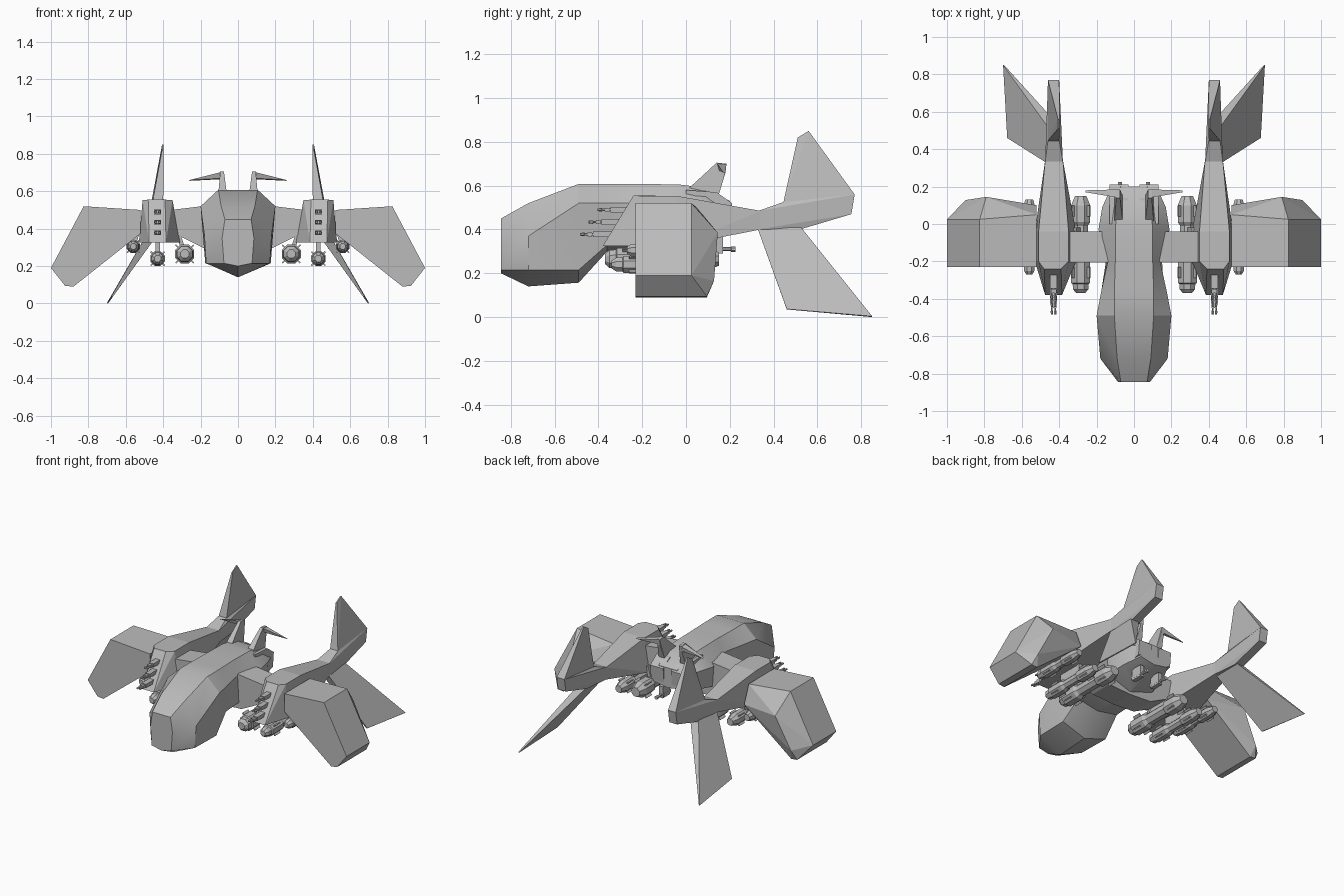
import bpy, bmesh, math
from mathutils import Matrix, Vector

cube = bpy.data.objects.get("Cube")
if cube:
    bpy.data.objects.remove(cube, do_unlink=True)

grey = bpy.data.materials.new("hull_grey")
grey.use_nodes = True
GREY = (0.5, 0.5, 0.5, 1)
grey.diffuse_color = GREY
grey.node_tree.nodes["Principled BSDF"].inputs["Base Color"].default_value = GREY


def finish(bm, name, mirror=True):
    bmesh.ops.recalc_face_normals(bm, faces=bm.faces)
    me = bpy.data.meshes.new(name)
    bm.to_mesh(me)
    bm.free()
    me.materials.append(grey)
    ob = bpy.data.objects.new(name, me)
    bpy.context.collection.objects.link(ob)
    if mirror:
        mod = ob.modifiers.new("mirror", 'MIRROR')
        mod.use_mirror_merge = False
    return ob


def add_hull(bm, points):
    """Faceted solid wrapped around the points."""
    verts = [bm.verts.new(p) for p in points]
    res = bmesh.ops.convex_hull(bm, input=verts)
    junk = {v for v in res["geom_interior"] + res["geom_unused"]
            if isinstance(v, bmesh.types.BMVert)}
    bmesh.ops.delete(bm, geom=list(junk), context='VERTS')
    bmesh.ops.dissolve_limit(bm, angle_limit=0.02, verts=bm.verts, edges=bm.edges)


def hull(name, points, mirror=True):
    bm = bmesh.new()
    add_hull(bm, points)
    return finish(bm, name, mirror)


def add_lathe(bm, x, z, profile, sides=8):
    """Solid turned about a line along y, from (y, radius) pairs."""
    rings = []
    for y, r in profile:
        rings.append([bm.verts.new((x + r * math.cos(a), y, z + r * math.sin(a)))
                      for a in (math.tau * (i + 0.5) / sides for i in range(sides))])
    for a, b in zip(rings, rings[1:]):
        for i in range(sides):
            j = (i + 1) % sides
            bm.faces.new((a[i], a[j], b[j], b[i]))
    bm.faces.new(rings[0])
    bm.faces.new(rings[-1])


def add_box(bm, centre, size, tilt=0):
    bmesh.ops.create_cube(bm, size=1, matrix=Matrix.Translation(centre)
                          @ Matrix.Rotation(tilt, 4, 'Y') @ Matrix.Diagonal((*size, 1)))


# Fuselage: y, (roof x, z), (shoulder x, z), (chine x, z), keel z
sections = [
    (-0.845, (0.07, 0.45), (0.085, 0.35), (0.075, 0.215), 0.20),
    (-0.72, (0.09, 0.52), (0.18, 0.37), (0.17, 0.215), 0.14),
    (-0.49, (0.105, 0.608), (0.2, 0.52), (0.175, 0.215), 0.157),
    (-0.36, (0.105, 0.608), (0.175, 0.52), (0.16, 0.33), 0.30),
    (-0.2, (0.10, 0.608), (0.14, 0.52), (0.15, 0.33), 0.29),
    (-0.03, (0.10, 0.605), (0.19, 0.50), (0.18, 0.36), 0.30),
    (0.09, (0.09, 0.59), (0.17, 0.51), (0.16, 0.38), 0.34),
    (0.2, (0.07, 0.53), (0.12, 0.49), (0.11, 0.41), 0.39),
]
bm = bmesh.new()
rings = []
for y, roof, shoulder, chine, keel in sections:
    right = [(-x, z) for x, z in (roof, shoulder, chine)]
    left = [chine, shoulder, roof]
    rings.append([bm.verts.new((x, y, z)) for x, z in right + [(0, keel)] + left])
for a, b in zip(rings, rings[1:]):
    for i in range(len(a)):
        j = (i + 1) % len(a)
        bm.faces.new((a[i], a[j], b[j], b[i]))
bm.faces.new(rings[0])
bm.faces.new(rings[-1])
body = finish(bm, "fuselage", False)
bpy.context.view_layer.objects.active = body
body.select_set(True)
bpy.ops.object.shade_smooth_by_angle(angle=math.radians(25))
body.select_set(False)

# Rear engine blocks either side of the tail notch
hull("rear_engine", [(x, y, z) for x in (0.03, 0.13) for y, z in
                     ((0.0, 0.58), (0.14, 0.57), (0.21, 0.52), (0.2, 0.42), (0.0, 0.36))])

# Inner wings
hull("inner_wing", [(x, y, z) for y in (-0.205, -0.04) for x, z in
                    ((0, 0.53), (0.15, 0.525), (0.36, 0.50), (0.33, 0.37), (0.17, 0.29), (0, 0.28))])

# Nacelles tapering into tail booms
nacelle = [(0.385, -0.38, 0.325), (0.475, -0.38, 0.325), (0.39, -0.24, 0.555), (0.48, -0.24, 0.555)]
for y in (-0.2, -0.04):
    nacelle += [(0.31, y, 0.325), (0.53, y, 0.325), (0.35, y, 0.553), (0.51, y, 0.553)]
nacelle += [(x, 0.34, z) for x in (0.38, 0.475) for z in (0.40, 0.485)]
hull("nacelle", nacelle)

# Tail: thick boom end with a thin blade rising from it
bm = bmesh.new()
boom = [(x, y, z) for x in (0.40, 0.46) for y, z in
        ((0.445, 0.525), (0.77, 0.56), (0.755, 0.47), (0.52, 0.40))]
add_hull(bm, boom + [(x, y, z) for x in (0.38, 0.475) for y, z in ((0.33, 0.485), (0.325, 0.40))])
finish(bm, "boom_tail")
hull("upper_fin", [(x, y, z) for x in (0.40, 0.46) for y, z in ((0.445, 0.525), (0.77, 0.56))]
     + [(x, y, z) for x in (0.398, 0.406) for y, z in ((0.51, 0.82), (0.56, 0.85))])

# Lower fins splayed outward
hull("lower_fin", [(x, y, 0.41) for x in (0.40, 0.465) for y in (0.325, 0.525)]
     + [(0.67, 0.46, 0.035), (0.678, 0.46, 0.037), (0.695, 0.85, 0.0), (0.70, 0.85, 0.004)])

# Drooped outer wings
wing = [(0.52, 0.50, 0.05), (0.825, 0.52, 0.025), (1.0, 0.19, 0.025),
        (0.925, 0.095, 0.095), (0.88, 0.09, 0.095), (0.52, 0.375, 0.10)]
hull("outer_wing", [(x, -0.23, z) for x, z, _ in wing] + [(x, y, z) for x, z, y in wing]
     + [(0.79, 0.145, 0.385), (0.90, 0.128, 0.165)])

# Horns on the roof with outward blades
hull("horn_post", [(x, y, z) for x in (0.06, 0.105) for y, z in ((0.015, 0.59), (0.15, 0.56))]
     + [(x, y, z) for x in (0.075, 0.095) for y, z in ((0.14, 0.705), (0.185, 0.70), (0.18, 0.66))])
hull("horn_blade", [(0.08, 0.14, 0.705), (0.08, 0.185, 0.70), (0.08, 0.18, 0.665), (0.08, 0.15, 0.67),
                    (0.26, 0.17, 0.66), (0.26, 0.18, 0.656)])

# Underslung pods: x, z, radius, front y, back y
pods = [("inner_pod", 0.285, 0.265, 0.055, -0.37, 0.15),
        ("middle_pod", 0.43, 0.24, 0.042, -0.34, 0.13),
        ("outer_pod", 0.56, 0.305, 0.038, -0.27, 0.13)]
for name, x, z, r, front, back in pods:
    bm = bmesh.new()
    add_lathe(bm, x, z, [(front, r * 0.45), (front + 0.02, r * 0.8), (front + 0.05, r * 0.85),
                         (front + 0.055, r), (front + 0.17, r), (front + 0.19, r * 0.75),
                         (back - 0.16, r * 0.75), (back - 0.14, r), (back - 0.05, r),
                         (back, r * 0.6)])
    mid = (front + back) / 2
    for k in range(4):
        a = math.pi * (k + 0.5) / 2
        out = Vector((math.cos(a), 0, math.sin(a))) * r
        for y in (front + 0.11, back - 0.08):
            add_box(bm, Vector((x, y, z)) + out, (r * 0.5, 0.06, 0.008), -a)
    # Pylon up to the nacelle or wing
    lean = (0.43 - x) * 0.25
    add_hull(bm, [(x + s, y, z) for s in (-0.012, 0.012) for y in (mid - 0.09, mid + 0.09)]
             + [(x + lean + s, y, z + 0.11) for s in (-0.012, 0.012) for y in (mid - 0.09, mid + 0.09)])
    finish(bm, name)

# Three twin guns stepping down each nacelle front
for i in range(3):
    z = 0.49 - 0.056 * i
    tip = -0.405 - 0.04 * i
    bm = bmesh.new()
    add_box(bm, (0.43, tip + 0.105, z), (0.036, 0.09, 0.026))
    for x in (0.421, 0.439):
        add_lathe(bm, x, z, [(tip, 0.006), (tip + 0.02, 0.008), (tip + 0.022, 0.005),
                             (tip + 0.2, 0.005)], 6)
    add_box(bm, (0.43, tip + 0.045, z), (0.03, 0.02, 0.018))
    finish(bm, "nacelle_gun")

# Rear guns under the tail
bm = bmesh.new()
add_box(bm, (0.075, 0.13, 0.33), (0.03, 0.08, 0.08))
add_lathe(bm, 0.075, 0.31, [(0.08, 0.018), (0.16, 0.018), (0.165, 0.009), (0.205, 0.009),
                            (0.207, 0.013), (0.225, 0.013)], 6)
finish(bm, "rear_gun")
